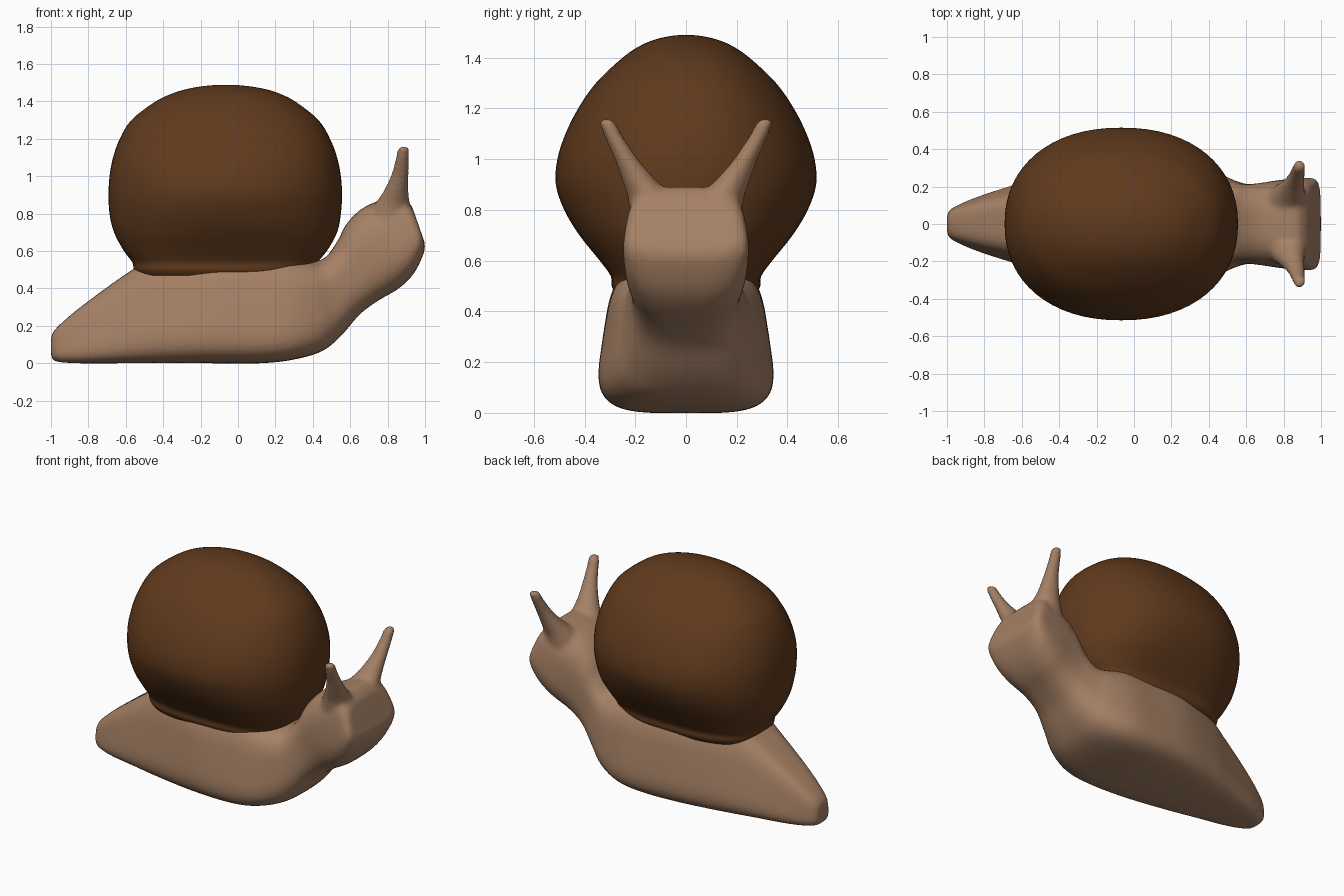
import bpy, bmesh
from math import sin, cos, pi

if "Cube" in bpy.data.objects:
    bpy.data.objects.remove(bpy.data.objects["Cube"])


def smooth_rows(rows, steps):
    """Catmull-Rom interpolation between rows of section parameters."""
    out = []
    for i in range(len(rows) - 1):
        a, b = rows[max(i - 1, 0)], rows[i]
        c, d = rows[i + 1], rows[min(i + 2, len(rows) - 1)]
        for k in range(steps):
            t = k / steps
            out.append([0.5 * (2 * q + (r - p) * t + (2 * p - 5 * q + 4 * r - s) * t * t
                               + (3 * q - p - 3 * r + s) * t ** 3)
                        for p, q, r, s in zip(a, b, c, d)])
    return out + [rows[-1]]


def super_circle(n, count):
    """Unit superellipse points."""
    pw = lambda v: (1 if v >= 0 else -1) * abs(v) ** (2 / n)
    return [(pw(cos(2 * pi * i / count)), pw(sin(2 * pi * i / count))) for i in range(count)]


def loft(bm, rings):
    """Skin a list of point rings and cap both ends."""
    vs = [[bm.verts.new(p) for p in ring] for ring in rings]
    n = len(vs[0])
    faces = [bm.faces.new(vs[0][::-1]), bm.faces.new(vs[-1])]
    for a, b in zip(vs, vs[1:]):
        for i in range(n):
            j = (i + 1) % n
            faces.append(bm.faces.new((a[i], a[j], b[j], b[i])))
    bmesh.ops.recalc_face_normals(bm, faces=faces)


def finish(bm, name, color):
    mesh = bpy.data.meshes.new(name)
    bm.to_mesh(mesh)
    bm.free()
    mesh.shade_smooth()
    ob = bpy.data.objects.new(name, mesh)
    bpy.context.collection.objects.link(ob)
    mat = bpy.data.materials.new(name + "_color")
    mat.diffuse_color = (*color, 1)
    mat.use_nodes = True
    mat.node_tree.nodes["Principled BSDF"].inputs["Base Color"].default_value = mat.diffuse_color
    mesh.materials.append(mat)
    return ob


# Body and head sections: lower x, lower z, upper x, upper z, low width, top width, squareness
body_rows = [
    (-1.0, .04, -1.0, .14, .05, .04, 3),
    (-.975, .01, -.97, .19, .09, .075, 3.5),
    (-.85, .0, -.83, .31, .155, .115, 4),
    (-.62, .0, -.58, .49, .24, .17, 4),
    (-.42, .0, -.40, .59, .305, .22, 4),
    (-.15, .0, -.15, .60, .36, .28, 4),
    (.12, .0, .10, .60, .375, .28, 4),
    (.30, .02, .26, .58, .36, .28, 4),
    (.45, .065, .38, .55, .30, .27, 3.6),
    (.55, .145, .46, .56, .245, .24, 3.2),
    (.65, .26, .53, .65, .215, .215, 3),
    (.75, .335, .58, .745, .22, .215, 3),
    (.86, .40, .66, .825, .25, .215, 3),
    (.94, .48, .77, .875, .265, .215, 3.2),
    (.992, .585, .87, .89, .265, .21, 3.5),
    (1.0, .64, .93, .84, .235, .19, 3.5),
]
bm = bmesh.new()
rings = []
for lx, lz, ux, uz, wb, wt, n in smooth_rows(body_rows, 5):
    ring = []
    for c, s in super_circle(n, 48):
        k = (s + 1) / 2
        ring.append((lx + (ux - lx) * k, c * (wb + (wt - wb) * k), lz + (uz - lz) * k))
    rings.append(ring)
loft(bm, rings)

# Eye stalks: x, y, z, radius
stalk_rows = [
    (.81, .10, .77, .12), (.825, .135, .85, .095), (.842, .18, .91, .07),
    (.864, .235, 1.0, .048), (.878, .285, 1.09, .037), (.884, .308, 1.14, .033),
    (.886, .314, 1.155, .026), (.886, .316, 1.162, .012),
]
for side in (-1, 1):
    loft(bm, [[(x + r * c, side * (y + r * s), z) for c, s in super_circle(2, 24)]
              for x, y, z, r in smooth_rows(stalk_rows, 4)])

body = finish(bm, "body", (.38, .22, .13))
# Blend stalks into the head
remesh = body.modifiers.new("blend", 'REMESH')
remesh.mode = 'VOXEL'
remesh.voxel_size = 0.014
remesh.use_smooth_shade = True
soften = body.modifiers.new("soften", 'SMOOTH')
soften.factor = 0.5
soften.iterations = 7

# Shell rings: z, min x, max x, half depth, squareness
shell_rows = [
    (.47, -.54, .39, .275, 3), (.50, -.558, .405, .293, 3), (.54, -.565, .425, .297, 3),
    (.60, -.61, .475, .34, 2.7), (.70, -.663, .53, .42, 2.4), (.80, -.687, .55, .48, 2.25),
    (.90, -.692, .556, .513, 2.2), (1.0, -.687, .55, .507, 2.2), (1.1, -.668, .53, .475, 2.2),
    (1.2, -.632, .492, .425, 2.2), (1.3, -.57, .43, .355, 2.2), (1.4, -.44, .305, .25, 2.2),
    (1.45, -.33, .20, .175, 2.1), (1.475, -.23, .10, .11, 2), (1.487, -.13, .0, .05, 2),
    (1.489, -.08, -.05, .012, 2),
]
bm = bmesh.new()
loft(bm, [[((a + b) / 2 + (b - a) / 2 * c, w * s, z) for c, s in super_circle(n, 64)]
          for z, a, b, w, n in smooth_rows(shell_rows, 4)])
finish(bm, "shell", (.115, .042, .012))
